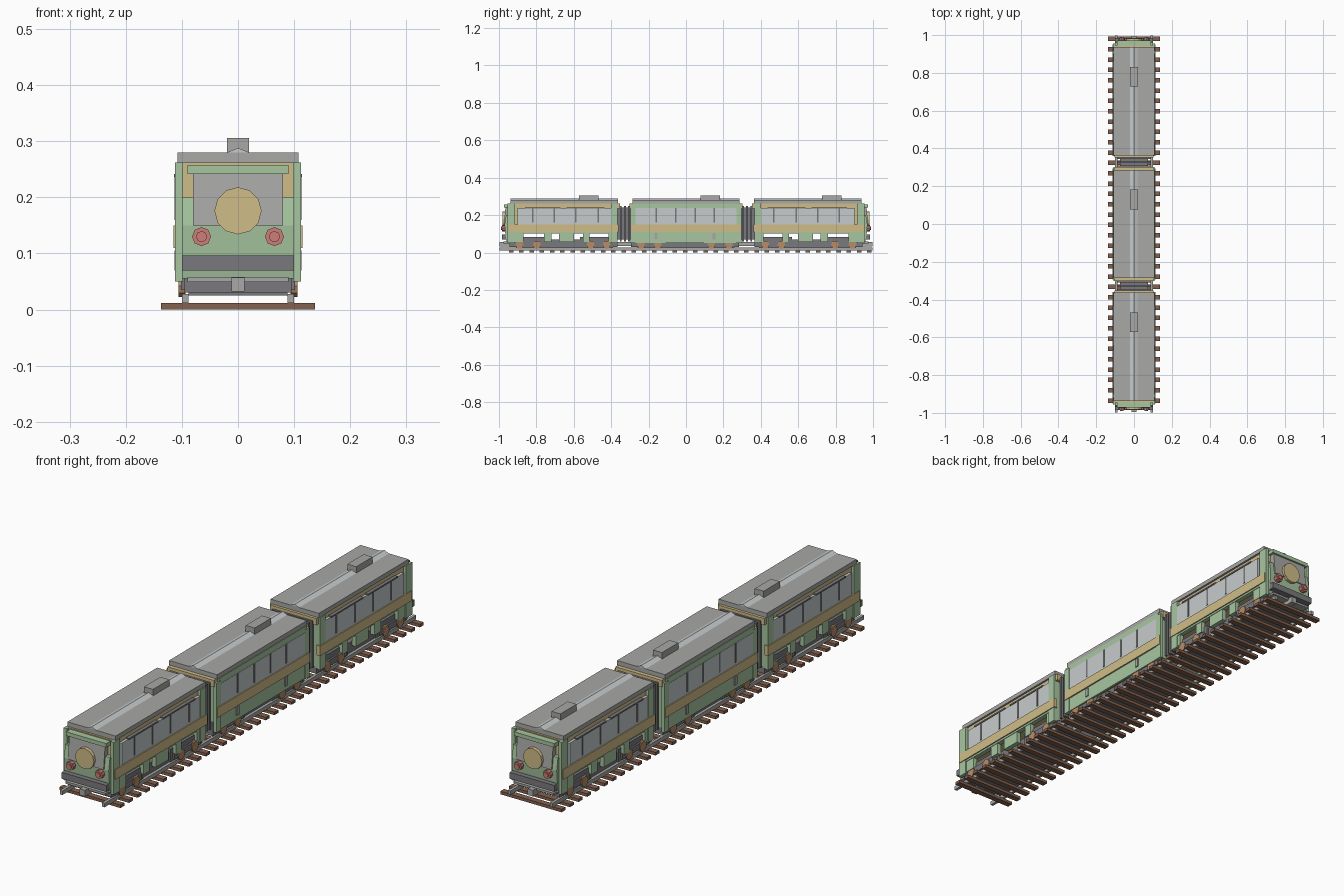
import bpy, bmesh, math
from mathutils import Matrix, Vector

cube = bpy.data.objects.get("Cube")
if cube:
    bpy.data.objects.remove(cube, do_unlink=True)


def material(name, r, g, b):
    linear = [((c / 255 + 0.055) / 1.055) ** 2.4 for c in (r, g, b)] + [1]
    mat = bpy.data.materials.new(name)
    mat.use_nodes = True
    mat.diffuse_color = linear
    mat.node_tree.nodes["Principled BSDF"].inputs["Base Color"].default_value = linear
    return mat


green = material("pale green", 167, 198, 160)
yellow = material("cream yellow", 207, 188, 136)
grey = material("roof grey", 168, 168, 166)
pale = material("window grey", 198, 203, 203)
dark = material("dark grey", 122, 122, 126)
brown = material("sleeper brown", 132, 97, 78)
copper = material("wheel copper", 184, 140, 104)
red = material("lamp red", 204, 125, 120)


def finish(name, bm, mat):
    bmesh.ops.recalc_face_normals(bm, faces=bm.faces)
    mesh = bpy.data.meshes.new(name)
    bm.to_mesh(mesh)
    bm.free()
    mesh.materials.append(mat)
    obj = bpy.data.objects.new(name, mesh)
    bpy.context.collection.objects.link(obj)
    return obj


def add_box(bm, x, y, z):
    size = Vector((x[1] - x[0], y[1] - y[0], z[1] - z[0]))
    mid = Vector((sum(x) / 2, sum(y) / 2, sum(z) / 2))
    place = Matrix.Translation(mid) @ Matrix.Diagonal(size).to_4x4()
    bmesh.ops.create_cube(bm, size=1, matrix=place)


class Car:
    """Places parts along the car; facing = -1 turns the car round."""

    def __init__(self, label, centre, facing=1):
        self.label, self.centre, self.facing = label, centre, facing

    def along(self, y):
        return self.centre + self.facing * y

    def span(self, y):
        return sorted((self.along(y[0]), self.along(y[1])))

    def block(self, name, mat, half, z, *spans):
        bm = bmesh.new()
        for y in spans:
            add_box(bm, (-half, half), self.span(y), z)
        return finish(self.label + "_" + name, bm, mat)

    def pair(self, name, mat, x, z, *spans):
        bm = bmesh.new()
        for y in spans:
            for lo, hi in (x, (-x[1], -x[0])):
                add_box(bm, (lo, hi), self.span(y), z)
        return finish(self.label + "_" + name, bm, mat)

    def prism(self, name, mat, half, profile):
        # side profile (y, z) swept across the car
        bm = bmesh.new()
        face = bm.faces.new([bm.verts.new((-half, self.along(y), z)) for y, z in profile])
        grown = bmesh.ops.extrude_face_region(bm, geom=[face])["geom"]
        moved = [v for v in grown if isinstance(v, bmesh.types.BMVert)]
        bmesh.ops.translate(bm, verts=moved, vec=(2 * half, 0, 0))
        return finish(self.label + "_" + name, bm, mat)

    def discs(self, name, mat, spots, radius, depth, sides, axis):
        bm = bmesh.new()
        for x, y, z in spots:
            place = Matrix.Translation((x, self.along(y), z)) @ Matrix.Rotation(math.pi / 2, 4, axis)
            bmesh.ops.create_cone(bm, cap_ends=True, segments=sides, radius1=radius,
                                  radius2=radius, depth=depth, matrix=place)
        return finish(self.label + "_" + name, bm, mat)

    def roof(self, vent):
        ends = (-0.287, 0.287)
        self.block("roof", grey, 0.108, (0.262, 0.28), ends)
        bm = bmesh.new()
        for y in ends:
            for x, z in ((-0.02, 0.28), (0.02, 0.28), (0, 0.288)):
                bm.verts.new((x, self.along(y), z))
        bmesh.ops.convex_hull(bm, input=bm.verts)
        finish(self.label + "_roof_ridge", bm, pale)
        self.block("roof_vent", grey, 0.02, (0.278, 0.306), (vent - 0.052, vent + 0.052))

    def bogies(self, axles):
        for end, y in (("front", sum(axles[:2]) / 2), ("rear", sum(axles[2:]) / 2)):
            self.block(end + "_bogie", dark, 0.095, (0.03, 0.082), (y - 0.1, y + 0.1))
            self.block(end + "_bogie_frame", dark, 0.102, (0.035, 0.06), (y - 0.085, y + 0.085))
        self.discs("wheels", copper, [(s * 0.1, y, 0.042) for y in axles for s in (-1, 1)],
                   0.021, 0.012, 10, "Y")
        self.block("underframe", dark, 0.088, (0.025, 0.07), (-0.26, 0.26))

    def windows(self, half, top, bars):
        self.pair("side_windows", pale, (0.1, 0.111), (0.15, top), (-half, half))
        self.pair("window_bars", dark, (0.11, 0.113), (0.16, top),
                  *[(y - 0.004, y + 0.004) for y in bars])


def end_car(label, centre, facing, vent):
    car = Car(label, centre, facing)
    # body shell
    car.block("body", yellow, 0.1, (0.108, 0.262), (-0.295, 0.275))
    car.pair("lower_side", green, (0.09, 0.11), (0.102, 0.15), (-0.295, 0.285))
    car.pair("side_skirts", green, (0.09, 0.108), (0.055, 0.11), (-0.3, -0.22),
             (-0.11, -0.07), (-0.03, 0.05), (0.1, 0.135), (0.235, 0.285))
    car.pair("corner_posts", green, (0.098, 0.112), (0.05, 0.262), (-0.305, -0.265), (0.25, 0.285))
    car.pair("waist_stripe", yellow, (0.1, 0.115), (0.11, 0.15), (-0.3, 0.29))
    car.windows(0.252, 0.238, (-0.17, -0.055, 0.06, 0.18))
    car.pair("window_rail", dark, (0.1, 0.114), (0.236, 0.242), (-0.21, -0.02), (0.01, 0.215))
    # nose
    car.prism("nose", green, 0.1, [(-0.28, 0.055), (-0.308, 0.055), (-0.316, 0.1), (-0.32, 0.15),
                                   (-0.312, 0.2), (-0.28, 0.2)])
    car.prism("windscreen", grey, 0.08, [(-0.28, 0.15), (-0.324, 0.15), (-0.314, 0.25), (-0.28, 0.25)])
    car.block("brow", green, 0.09, (0.242, 0.258), (-0.322, -0.28))
    car.discs("round_headboard", yellow, [(0, -0.324, 0.176)], 0.042, 0.016, 12, "X")
    lamps = [(s * 0.065, -0.325, 0.13) for s in (-1, 1)]
    car.discs("lamps", red, lamps, 0.017, 0.02, 8, "X")
    car.discs("lamp_lenses", red, lamps, 0.01, 0.028, 8, "X")
    car.block("bumper_beam", dark, 0.1, (0.07, 0.096), (-0.335, -0.28))
    car.block("lower_beam", grey, 0.09, (0.049, 0.058), (-0.325, -0.28))
    car.block("coupler", grey, 0.012, (0.032, 0.057), (-0.346, -0.28))
    # gangway end
    car.block("hood", yellow, 0.104, (0.235, 0.262), (0.27, 0.298))
    car.block("end_wall", green, 0.1, (0.06, 0.235), (0.272, 0.285))
    car.bogies((-0.24, -0.147, 0.14, 0.226))
    car.roof(vent)


def middle_car():
    car = Car("middle_car", 0)
    car.block("body", green, 0.104, (0.06, 0.262), (-0.285, 0.285))
    car.pair("skirts", green, (0.1, 0.109), (0.052, 0.15), (-0.285, 0.285))
    car.pair("cant_rail", green, (0.1, 0.11), (0.236, 0.262), (-0.28, 0.28))
    car.pair("corner_posts", green, (0.098, 0.112), (0.05, 0.25), (-0.298, -0.27), (0.27, 0.298))
    car.pair("waist_stripe", yellow, (0.1, 0.115), (0.11, 0.15), (-0.295, 0.295))
    car.windows(0.27, 0.238, (-0.16, -0.055, 0.05, 0.15))
    car.pair("door_steps", grey, (0.1, 0.113), (0.07, 0.105), (-0.168, -0.152), (0.142, 0.158))
    car.block("hoods", yellow, 0.104, (0.235, 0.262), (-0.303, -0.27), (0.27, 0.303))
    car.bogies((-0.24, -0.15, 0.135, 0.23))
    car.roof(0.13)


end_car("front_car", -0.65, 1, 0.13)
middle_car()
end_car("rear_car", 0.65, -1, -0.13)

# bellows and couplings between the cars
for side, centre in (("front", -0.327), ("rear", 0.327)):
    link = Car(side + "_gangway", centre)
    link.block("core", dark, 0.075, (0.07, 0.24), (-0.04, 0.04))
    link.block("ribs", dark, 0.09, (0.06, 0.25),
               *[(y - 0.005, y + 0.005) for y in (-0.022, 0, 0.022)])
    link.block("coupling", grey, 0.014, (0.035, 0.055), (-0.08, 0.08))

# track
track = Car("track", 0)
track.pair("rails", grey, (0.088, 0.1), (0.012, 0.028), (-0.997, 0.997))
first, last, count = -0.935, 0.98, 36
step = (last - first) / (count - 1)
track.block("sleepers", brown, 0.137, (0, 0.012),
            *[(first + i * step - 0.012, first + i * step + 0.012) for i in range(count)])
